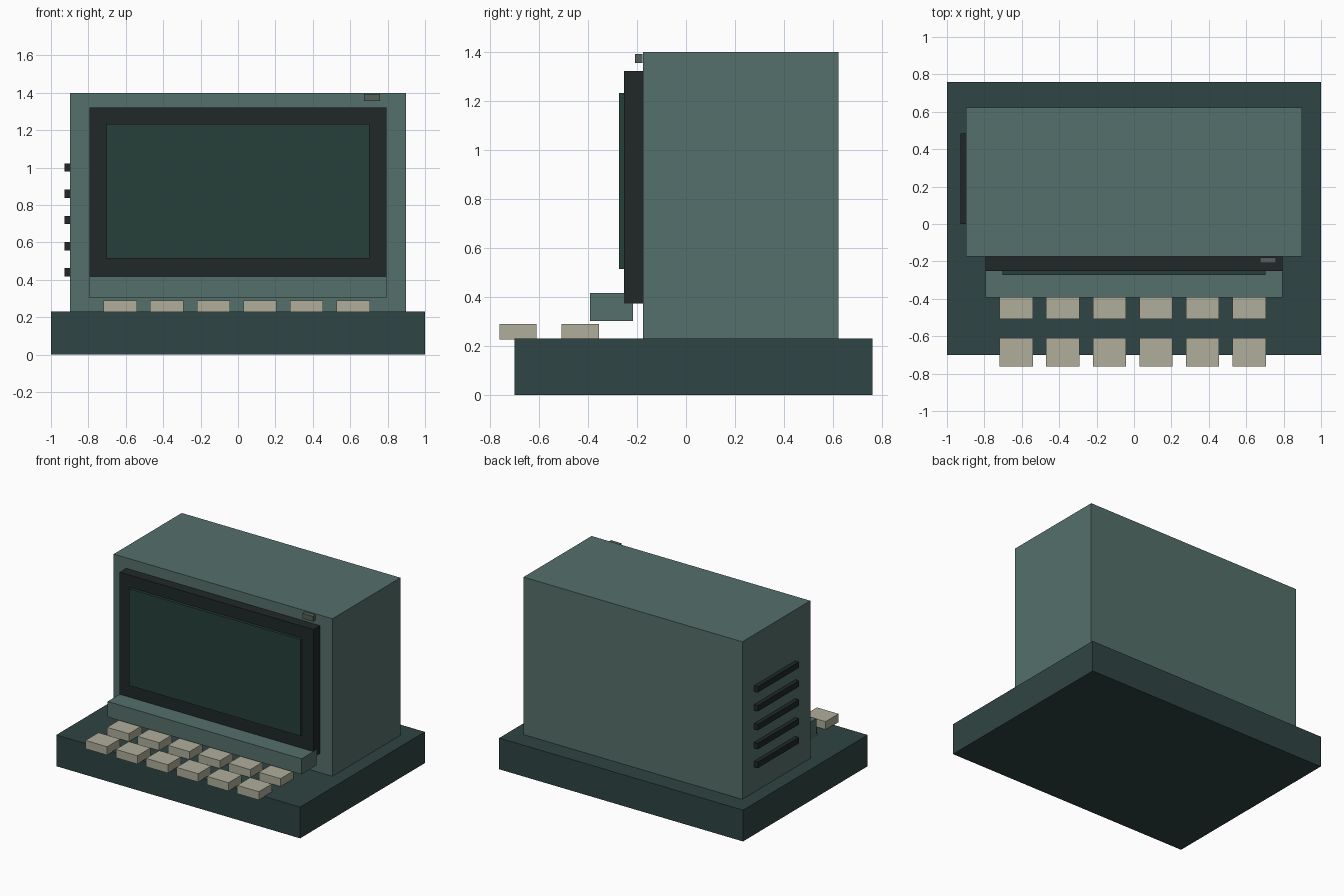
import bpy

if "Cube" in bpy.data.objects:
    bpy.data.objects.remove(bpy.data.objects["Cube"])


def material(name, rgb):
    mat = bpy.data.materials.new(name)
    mat.diffuse_color = (*rgb, 1)
    mat.use_nodes = True
    mat.node_tree.nodes["Principled BSDF"].inputs["Base Color"].default_value = mat.diffuse_color
    return mat


CASE = material("case_green", (0.09, 0.16, 0.145))
BASE = material("base_green", (0.028, 0.058, 0.056))
DARK = material("dark_trim", (0.014, 0.022, 0.02))
GLASS = material("screen_glass", (0.019, 0.05, 0.042))
CREAM = material("key_cream", (0.43, 0.42, 0.33))
LAMP = material("lamp_grey", (0.09, 0.12, 0.10))


def box(name, x, y, z, mat):
    """Box spanning the (min, max) pairs on each axis."""
    spans = (x, y, z)
    bpy.ops.mesh.primitive_cube_add(size=1, location=[(a + b) / 2 for a, b in spans])
    obj = bpy.context.object
    obj.name = name
    obj.scale = [b - a for a, b in spans]
    bpy.ops.object.transform_apply(location=False, rotation=False, scale=True)
    obj.data.materials.append(mat)
    return obj


# Base and main housing
box("base", (-1, 1), (-0.70, 0.76), (0, 0.232), BASE)
box("housing", (-0.897, 0.897), (-0.175, 0.622), (0.232, 1.40), CASE)

# Screen surround, glass and the ledge below
box("screen_bezel", (-0.795, 0.795), (-0.252, -0.175), (0.374, 1.322), DARK)
box("screen", (-0.703, 0.703), (-0.273, -0.24), (0.515, 1.232), GLASS)
box("front_ledge", (-0.795, 0.795), (-0.392, -0.216), (0.302, 0.417), CASE)

# Indicator lamp at the top right corner
box("indicator_lamp", (0.674, 0.76), (-0.208, -0.178), (1.355, 1.393), LAMP)

# Two rows of six keys
for row, y in enumerate((-0.685, -0.431)):
    for col in range(6):
        x = (col - 2.5) * 0.249 - 0.007
        box(f"key_{row + 1}_{col + 1}", (x - 0.089, x + 0.089),
            (y - 0.076, y + 0.076), (0.228, 0.29), CREAM)

# Vent ribs on the left side
for i in range(5):
    z = 0.44 + i * 0.14
    box(f"vent_{i + 1}", (-0.927, -0.89), (0.0, 0.483), (z - 0.022, z + 0.022), DARK)
